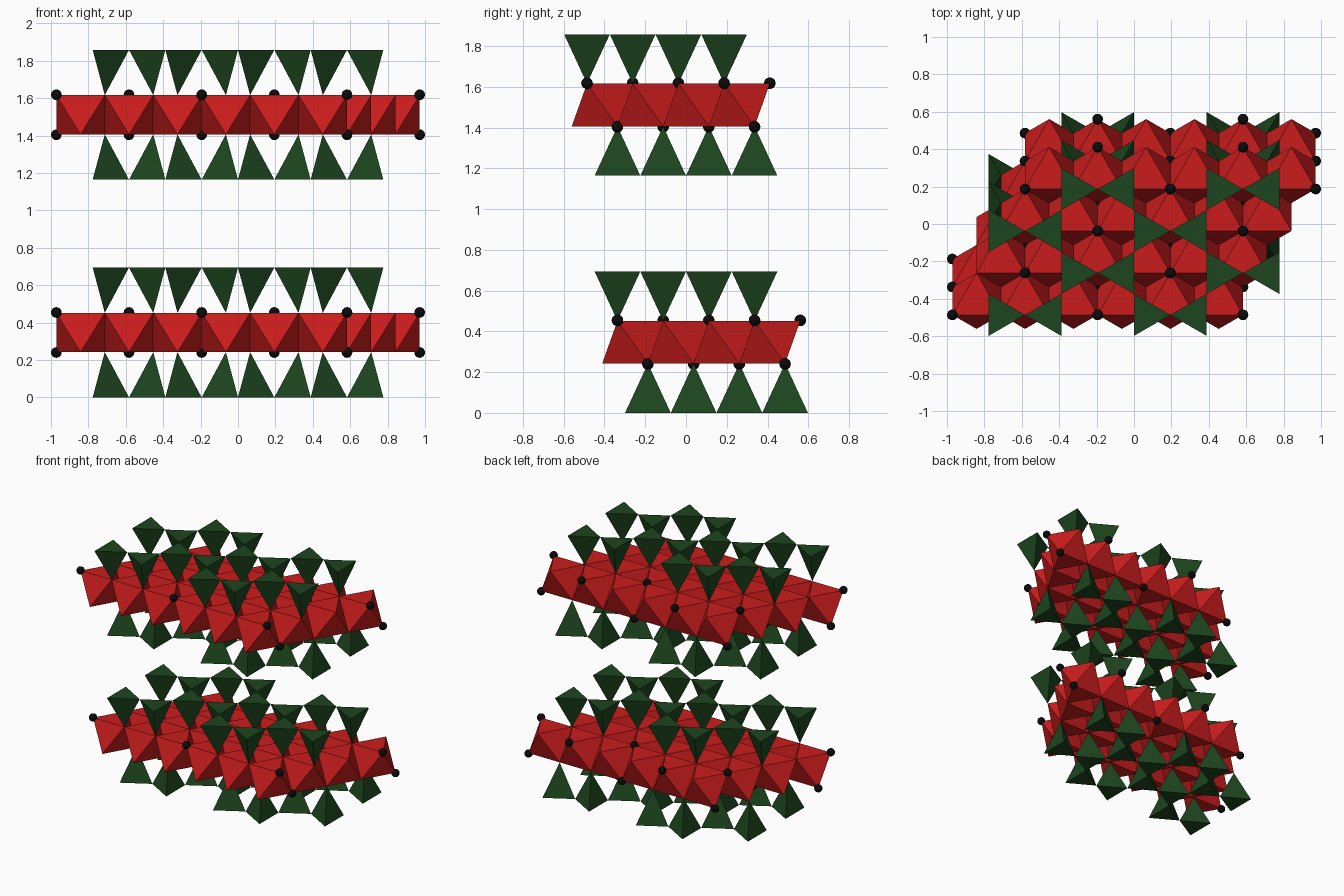
import bpy, bmesh, math
from mathutils import Matrix

if "Cube" in bpy.data.objects:
    bpy.data.objects.remove(bpy.data.objects["Cube"])

S = 0.2590                 # spacing of corners along x
H = S * math.sqrt(3) / 2   # spacing of rows along y
D = S / math.sqrt(3)       # centre of a triangle to its corner
OCT, TET, R = 0.105, 0.347, 0.0285   # half heights of the sheets, ball radius
X0 = -3.75 * S
Y0 = -(1.5 * H + D)


def material(name, rgb):
    m = bpy.data.materials.new(name)
    m.diffuse_color = (*rgb, 1)
    m.use_nodes = True
    m.node_tree.nodes["Principled BSDF"].inputs["Base Color"].default_value = m.diffuse_color
    return m


RED = material("red", (0.60, 0.012, 0.012))
GREEN = material("dark_green", (0.012, 0.06, 0.013))
BLACK = material("black", (0.003, 0.003, 0.003))


def finish(bm, name, mat, smooth=False):
    bmesh.ops.recalc_face_normals(bm, faces=bm.faces)
    for f in bm.faces:
        f.smooth = smooth
    me = bpy.data.meshes.new(name)
    bm.to_mesh(me)
    bm.free()
    me.materials.append(mat)
    bpy.context.collection.objects.link(bpy.data.objects.new(name, me))


def tri(x, y, z, radius, angle):
    return [(x + radius * math.cos(angle + k * math.tau / 3),
             y + radius * math.sin(angle + k * math.tau / 3), z) for k in range(3)]


def add_octahedron(bm, x, y, z):
    t = [bm.verts.new(p) for p in tri(x, y, z + OCT, D, math.pi / 2)]
    b = [bm.verts.new(p) for p in tri(x, y, z - OCT, D, -math.pi / 2)]
    bm.faces.new(t)
    bm.faces.new(b)
    for k in range(3):
        # bottom corner k lies opposite top corner k
        n, m = (k + 1) % 3, (k + 2) % 3
        bm.faces.new((t[k], t[n], b[m]))
        bm.faces.new((b[k], b[n], t[m]))


def add_tetrahedron(bm, x, y, z_tip, z_base, angle):
    b = [bm.verts.new(p) for p in tri(x, y, z_base, D * math.sqrt(3) / 2, angle)]
    tip = bm.verts.new((x, y, z_tip))
    bm.faces.new(b)
    for k in range(3):
        bm.faces.new((b[k], b[(k + 1) % 3], tip))


def build_layer(label, zc, y0):
    # octahedra: skewed block of 4 rows of 6
    bm = bmesh.new()
    for row in range(4):
        for col in range(6):
            add_octahedron(bm, X0 + S * (0.5 + col + row / 2), y0 + D / 2 + row * H, zc)
    finish(bm, label + "_octahedra", RED)

    for side, sign in (("upper", 1), ("lower", -1)):
        ys = y0 if sign > 0 else y0 + D
        # tetrahedra: bow-tie pairs pointing into the octahedra
        bm = bmesh.new()
        for row in range(4):
            for pair in range(2):
                xc = X0 + S * (1.5 + 3 * pair + 1.5 * (row % 2))
                for dx, ang in ((-0.5, 0), (0.5, math.pi)):
                    add_tetrahedron(bm, xc + dx * S, ys + row * H,
                                    zc + sign * OCT, zc + sign * TET, ang)
        finish(bm, f"{label}_{side}_tetrahedra", GREEN)

        # balls on the octahedron corners not touched by tetrahedra
        bm = bmesh.new()
        for row in range(5 if sign > 0 else 4):
            first, last = (row / 2, row / 2 + 6) if row < 4 else (2, 7)
            for k in range(-1, 4):
                c = 3 * k + 1.5 * (row % 2)
                if first - 0.01 <= c <= last + 0.01:
                    bmesh.ops.create_icosphere(
                        bm, subdivisions=3, radius=R, matrix=Matrix.Translation(
                            (X0 + c * S, ys + row * H, zc + sign * (OCT + 0.002))))
        finish(bm, f"{label}_{side}_balls", BLACK, True)


build_layer("bottom_layer", TET, Y0 + D)
build_layer("top_layer", TET + 1.164, Y0)
